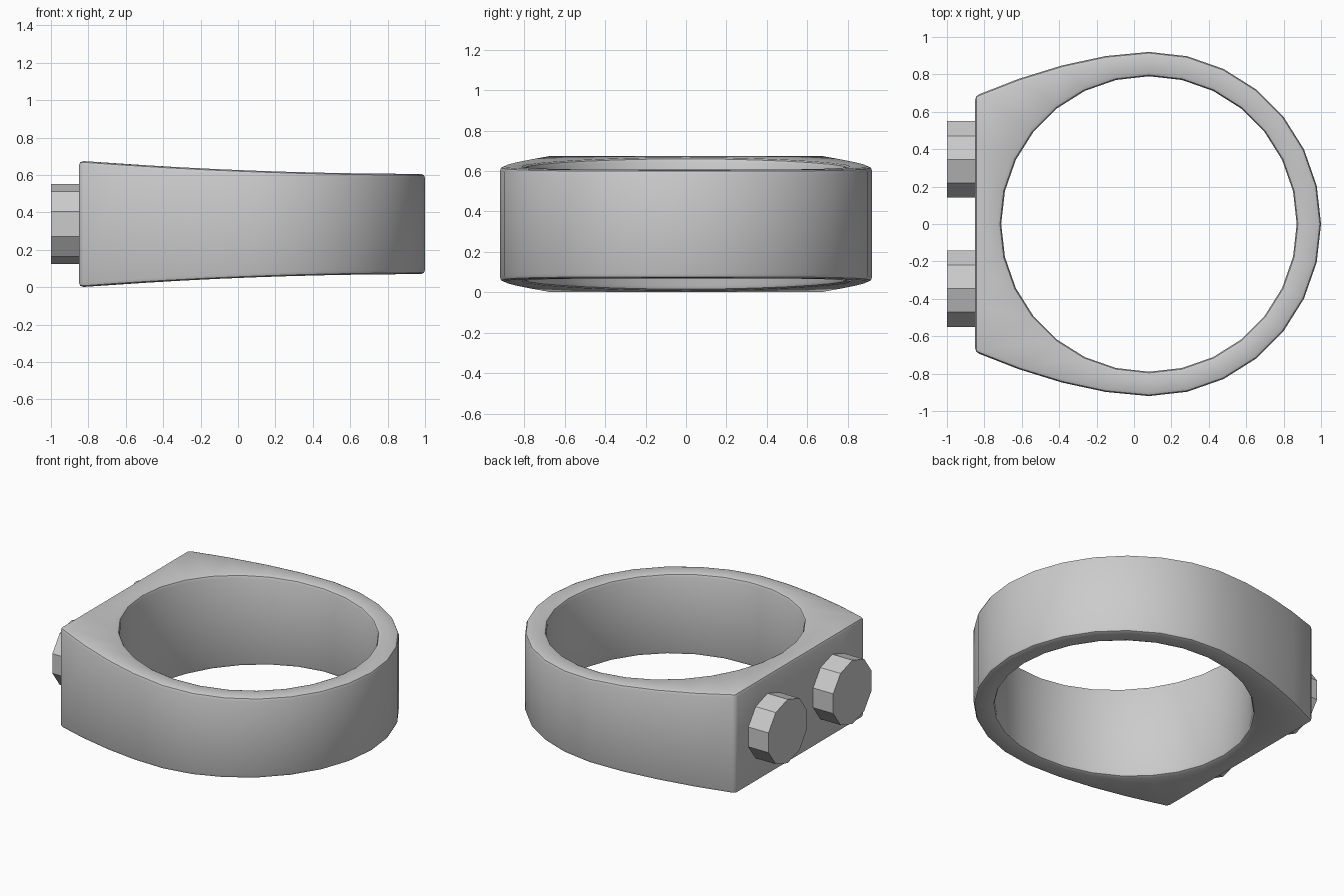
import bpy, bmesh, math

cube = bpy.data.objects.get("Cube")
if cube:
    bpy.data.objects.remove(cube, do_unlink=True)

SIDES = 28
CX, MID_Z = 0.08, 0.338
R_IN, R_OUT = 0.79, 0.92
FLAT_X, FLAT_Y = -0.85, 0.685

metal = bpy.data.materials.new("plain grey")
metal.use_nodes = True
grey = (0.6, 0.6, 0.6, 1)
metal.diffuse_color = grey
metal.node_tree.nodes["Principled BSDF"].inputs["Base Color"].default_value = grey


def add_object(name, bm):
    bmesh.ops.recalc_face_normals(bm, faces=bm.faces)
    mesh = bpy.data.meshes.new(name)
    bm.to_mesh(mesh)
    bm.free()
    mesh.materials.append(metal)
    obj = bpy.data.objects.new(name, mesh)
    bpy.context.collection.objects.link(obj)
    return obj


def half_height(x):
    # the band widens toward the flat signet end
    return 0.268 + 0.07 * ((1 - x) / 1.85) ** 2


def outer_point(i):
    # round on +x, tapering shoulders, flat wall on -x
    half = SIDES // 2
    quarter = SIDES // 4
    side = 1 if i <= half else -1
    k = i if i <= half else SIDES - i
    if k <= quarter:
        a = math.tau * k / SIDES
        return CX + R_OUT * math.cos(a), side * R_OUT * math.sin(a)
    shoulder = k - quarter
    if shoulder <= 4:
        t = shoulder / 4
        return CX + (FLAT_X - CX) * t, side * (R_OUT - (R_OUT - FLAT_Y) * t ** 1.7)
    return FLAT_X, side * FLAT_Y * (half - k) / 3


# Ring band: closed loop of four-sided sections
bm = bmesh.new()
sections = []
for i in range(SIDES):
    a = math.tau * i / SIDES
    inner = (CX + R_IN * math.cos(a), R_IN * math.sin(a))
    outer = outer_point(i)
    corners = [(inner, -1), (outer, -1), (outer, 1), (inner, 1)]
    sections.append([bm.verts.new((x, y, MID_Z + s * half_height(x)))
                     for (x, y), s in corners])
for i, sec in enumerate(sections):
    nxt = sections[(i + 1) % SIDES]
    for j in range(4):
        k = (j + 1) % 4
        bm.faces.new((sec[j], sec[k], nxt[k], nxt[j]))
band = add_object("ring_band", bm)

# Softened rims and corners
bevel = band.modifiers.new("rim_bevel", "BEVEL")
bevel.width = 0.022
bevel.segments = 2
bevel.limit_method = "ANGLE"
bevel.angle_limit = math.radians(35)
bpy.ops.object.select_all(action="DESELECT")
bpy.context.view_layer.objects.active = band
band.select_set(True)
bpy.ops.object.modifier_apply(modifier=bevel.name)
bpy.ops.object.shade_smooth_by_angle(angle=math.radians(35))

# Two ten-sided studs on the flat wall
for name, y in (("front_stud", -0.345), ("back_stud", 0.345)):
    bm = bmesh.new()
    rims = []
    for x in (-1.0, FLAT_X + 0.03):
        rims.append([bm.verts.new((x, y + 0.215 * math.sin(math.tau * i / 10),
                                   MID_Z + 0.215 * math.cos(math.tau * i / 10)))
                     for i in range(10)])
    for rim in rims:
        bm.faces.new(rim)
    for i in range(10):
        j = (i + 1) % 10
        bm.faces.new((rims[0][i], rims[0][j], rims[1][j], rims[1][i]))
    add_object(name, bm)
